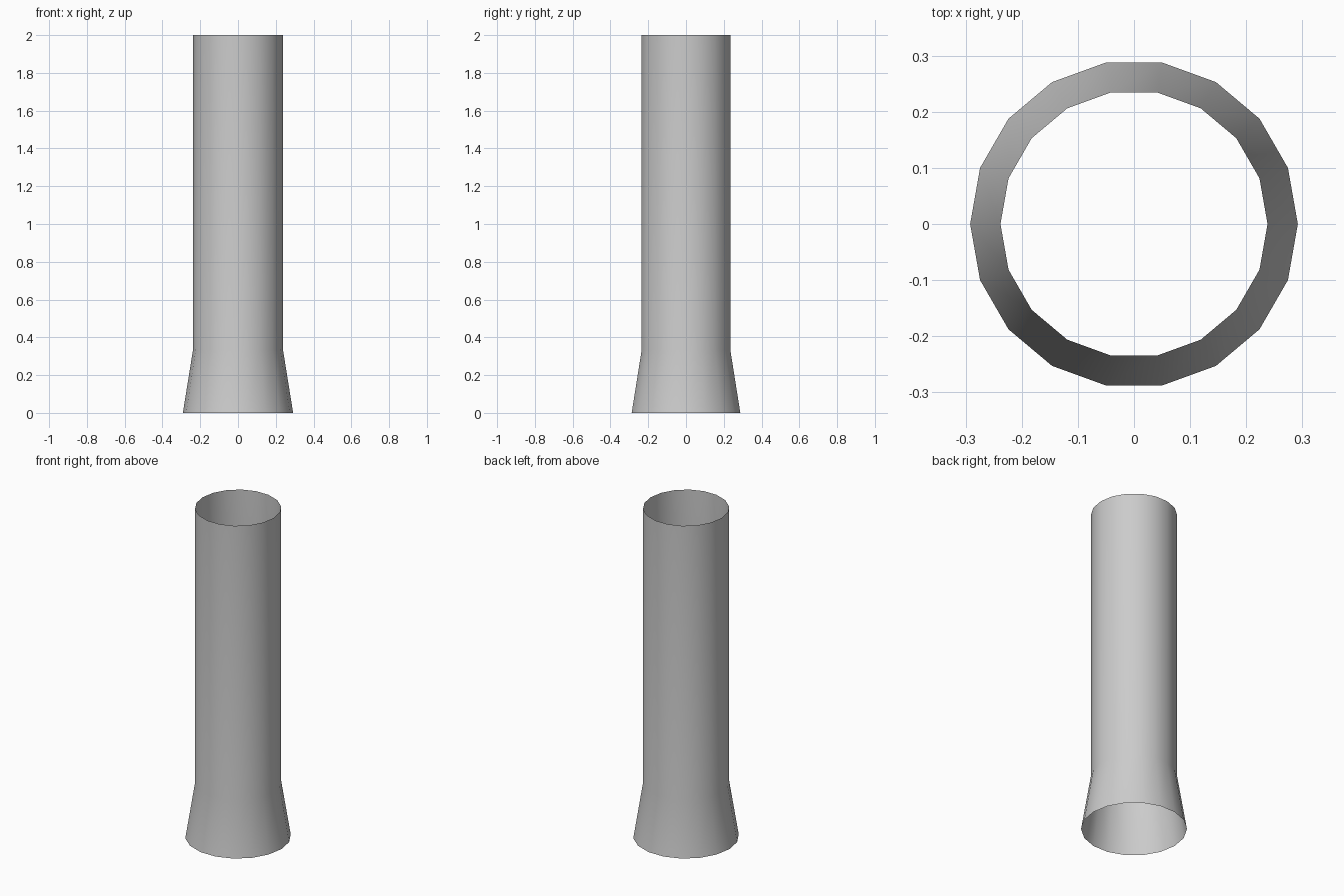
import bpy, bmesh
from math import cos, sin, tau

if "Cube" in bpy.data.objects:
    bpy.data.objects.remove(bpy.data.objects["Cube"])

SIDES = 18
# (radius, height): flared foot, then straight tube
PROFILE = [(0.292, 0.0), (0.238, 0.335), (0.238, 2.0)]

# Open-ended, thin-walled pipe made by bridging rings
bm = bmesh.new()
rings = [[bm.verts.new((r * cos(tau * i / SIDES), r * sin(tau * i / SIDES), z))
          for i in range(SIDES)] for r, z in PROFILE]
for low, high in zip(rings, rings[1:]):
    for i in range(SIDES):
        j = (i + 1) % SIDES
        bm.faces.new((low[i], low[j], high[j], high[i]))

mesh = bpy.data.meshes.new("flared_pipe")
bm.to_mesh(mesh)
bm.free()
pipe = bpy.data.objects.new("flared_pipe", mesh)
bpy.context.collection.objects.link(pipe)

# Smooth shading around the wall
mesh.shade_smooth()
